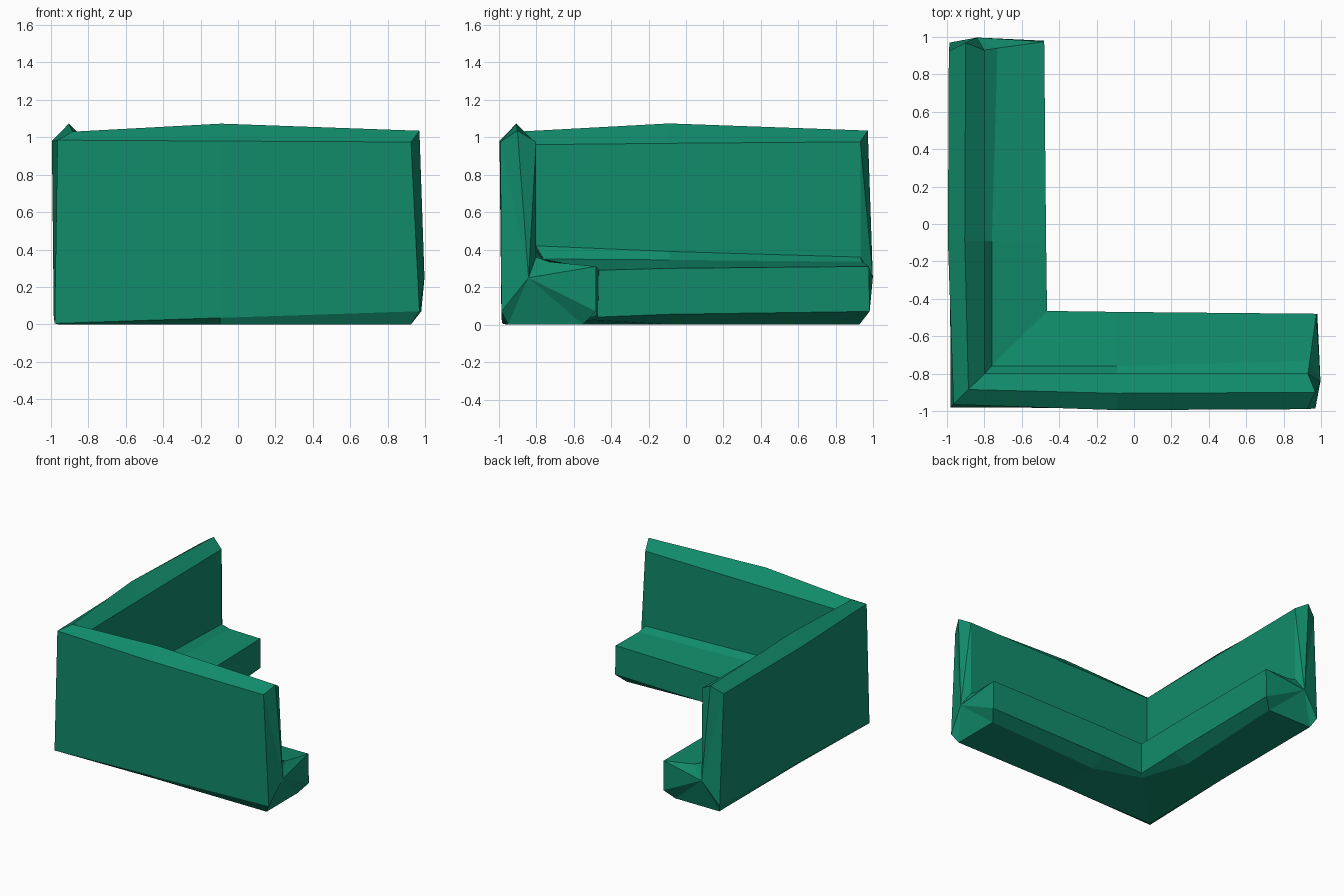
import bpy, bmesh

if "Cube" in bpy.data.objects:
    bpy.data.objects.remove(bpy.data.objects["Cube"])

# One green for the whole model
green = bpy.data.materials.new("green")
green.diffuse_color = (0.0056, 0.262, 0.146, 1)
green.use_nodes = True
green.node_tree.nodes["Principled BSDF"].inputs["Base Color"].default_value = green.diffuse_color

# Cross-section of one arm: (depth, z) at corner, middle and end, then end position along the arm
PROFILE = [
    ((-0.98, 0.005), (-0.985, 0.035), (-0.985, 0.07), 0.97),   # outer bottom
    ((-0.96, 0.00), (-0.95, 0.00), (-0.95, 0.00), 0.925),      # underside, outer
    ((-0.50, 0.025), (-0.60, 0.00), (-0.55, 0.00), 0.925),     # underside, inner
    ((-0.47, 0.04), (-0.475, 0.055), (-0.48, 0.07), 0.98),     # seat front, low
    ((-0.465, 0.29), (-0.47, 0.30), (-0.48, 0.31), 0.975),     # seat front, top
    ((-0.76, 0.35), (-0.76, 0.345), (-0.73, 0.335), 0.94),     # seat crease
    ((-0.80, 0.42), (-0.80, 0.39), (-0.80, 0.36), 0.93),       # backrest base
    ((-0.80, 0.96), (-0.80, 0.967), (-0.80, 0.975), 0.93),     # backrest inner top
    ((-0.885, 1.03), (-0.905, 1.073), (-0.90, 1.035), 0.97),   # backrest ridge
    ((-0.965, 0.985), (-0.995, 0.98), (-0.99, 0.975), 0.925),  # backrest outer top
]
MIDDLE = -0.09
END_PEAK = (0.997, -0.84, 0.25)

bm = bmesh.new()
n = len(PROFILE)
# Mitred corner ring shared by both arms
corner = [bm.verts.new((p[0][0], p[0][0], p[0][1])) for p in PROFILE]


def add_arm(swap):
    """Loft one arm from the corner; swap mirrors it across the diagonal."""
    def vert(along, depth, z):
        return bm.verts.new((depth, along, z) if swap else (along, depth, z))

    middle = [vert(MIDDLE, *p[1]) for p in PROFILE]
    end = [vert(p[3], *p[2]) for p in PROFILE]
    for a, b in ((corner, middle), (middle, end)):
        for i in range(n):
            j = (i + 1) % n
            bm.faces.new((a[i], a[j], b[j], b[i]))
    # End cap fans out to a shallow peak
    peak = vert(*END_PEAK)
    for i in range(n):
        bm.faces.new((end[i], end[(i + 1) % n], peak))


add_arm(False)
add_arm(True)
bmesh.ops.recalc_face_normals(bm, faces=bm.faces[:])

mesh = bpy.data.meshes.new("corner_bench")
bm.to_mesh(mesh)
bm.free()
mesh.materials.append(green)
bench = bpy.data.objects.new("corner_bench", mesh)
bpy.context.collection.objects.link(bench)
